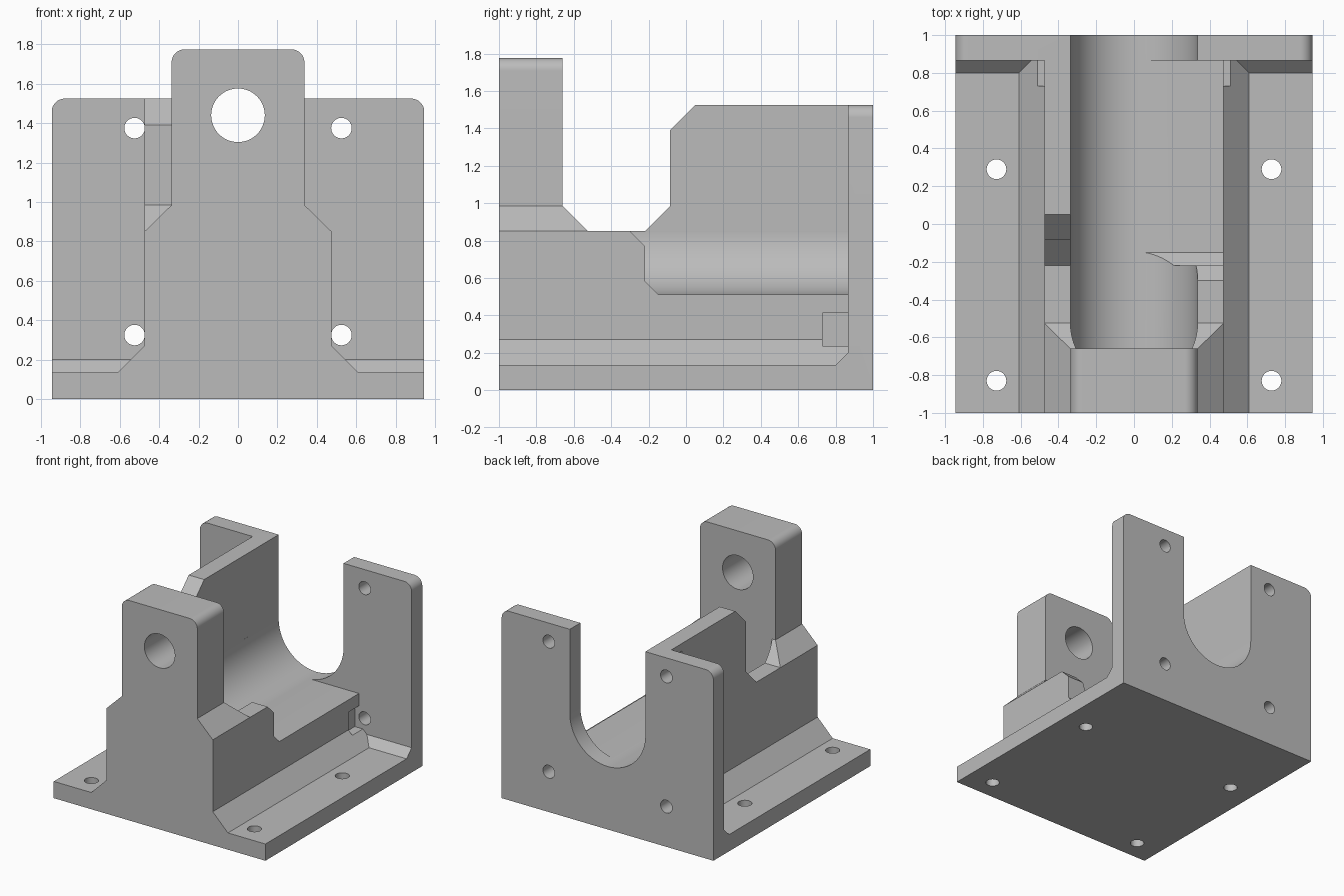
import bpy, bmesh, math
from mathutils import Vector

cube = bpy.data.objects.get("Cube")
if cube:
    bpy.data.objects.remove(cube, do_unlink=True)

grey = bpy.data.materials.new("plain grey")
grey.use_nodes = True
grey.diffuse_color = (0.5, 0.5, 0.5, 1)
grey.node_tree.nodes["Principled BSDF"].inputs["Base Color"].default_value = (0.5, 0.5, 0.5, 1)

# main dimensions
W, INNER, OUTER = 0.945, 0.337, 0.475      # base half width, trough radius, block half width
BASE, BLOCK, TOP, PLATE = 0.135, 0.85, 1.525, 0.865
AXIS_Z, CH = 0.845, 0.135                  # trough axis height, chamfer size


def place(axis, p, t):
    u, v = p
    return {"x": (t, u, v), "y": (u, t, v), "z": (u, v, t)}[axis]


def loft(name, rings):
    """Closed solid between two matching rings of points."""
    bm = bmesh.new()
    a, b = [[bm.verts.new(p) for p in ring] for ring in rings]
    bm.faces.new(a)
    bm.faces.new(b)
    for i in range(len(a)):
        j = (i + 1) % len(a)
        bm.faces.new((a[i], a[j], b[j], b[i]))
    bmesh.ops.recalc_face_normals(bm, faces=bm.faces)
    mesh = bpy.data.meshes.new(name)
    bm.to_mesh(mesh)
    bm.free()
    mesh.materials.append(grey)
    ob = bpy.data.objects.new(name, mesh)
    bpy.context.collection.objects.link(ob)
    return ob


def prism(name, pts, axis, start, end):
    return loft(name, [[place(axis, p, t) for p in pts] for t in (start, end)])


def arc(cx, cy, r, a0, a1, n):
    return [(cx + r * math.cos(math.radians(a0 + (a1 - a0) * i / n)),
             cy + r * math.sin(math.radians(a0 + (a1 - a0) * i / n))) for i in range(n + 1)]


def cylinder(name, center, r, axis, start, end, n=48):
    return prism(name, arc(*center, r, 0, 360, n)[:-1], axis, start, end)


def rounded_top(w, z0, z1, r=0.067):
    return ([(-w, z0), (w, z0)] + arc(w - r, z1 - r, r, 0, 90, 16)
            + arc(-w + r, z1 - r, r, 90, 180, 16))


def rect(u0, u1, v0, v1):
    return [(u0, v0), (u1, v0), (u1, v1), (u0, v1)]


def combine(target, tool, operation):
    tool.hide_render = True
    mod = target.modifiers.new("combine", "BOOLEAN")
    mod.operation, mod.solver, mod.object = operation, "EXACT", tool
    bpy.context.view_layer.objects.active = target
    bpy.ops.object.modifier_apply(modifier=mod.name)
    bpy.data.objects.remove(tool, do_unlink=True)


# base flange and central block share one cross-section
half = [(W, 0), (W, BASE), (OUTER + CH, BASE), (OUTER, BASE + CH), (OUTER, BLOCK)]
section = half + [(-x, z) for x, z in reversed(half)]
body = prism("bearing_bracket", section, "y", -1, 0.93)

# open left side of the trough
side = [(-0.38, 0.93), (-0.22, 0.77), (-0.22, 0.582), (-0.15, 0.512), (0.95, 0.512), (0.95, 0.93)]
combine(body, prism("side_opening", side, "x", 0, 0.6), "DIFFERENCE")

# tall wall on the right side
wall = [(-0.22, 0.7), (-0.22, BLOCK), (-0.085, BLOCK + CH), (-0.085, TOP - CH),
        (0.05, TOP), (0.93, TOP), (0.93, 0.7)]
combine(body, prism("tall_wall", wall, "x", -OUTER, -INNER), "UNION")

# chamfer between the flange and the back plate
bead = [(0.8, BASE), (PLATE, 0.2), (0.93, 0.2), (0.93, 0.06), (0.8, 0.06)]
combine(body, prism("plate_chamfer", bead, "x", -W, W), "UNION")

# clearance pockets beside the back plate holes
for s in (-1, 1):
    for z in (0.325, 1.375):
        if s < 0 or z < 1:
            pocket = rect(0.437 * s, 0.613 * s, z - 0.09, z + 0.088)
            combine(body, prism("pocket", pocket, "y", 0.73, 0.95), "DIFFERENCE")

# back plate with slot
plate = prism("back_plate", rounded_top(W, 0, TOP), "y", PLATE, 1)
combine(plate, prism("slot", rect(-INNER, INNER, AXIS_Z, 2), "y", 0.5, 1.2), "DIFFERENCE")
combine(body, plate, "UNION")

# flared foot and front tower
foot = [[(x, y, BLOCK) for x, y in rect(-OUTER, OUTER, -1, -0.66 + CH)],
        [(x, y, BLOCK + CH) for x, y in rect(-INNER, INNER, -1, -0.66)]]
combine(body, loft("tower_foot", foot), "UNION")
combine(body, prism("front_tower", rounded_top(INNER, 0.4, 1.775), "y", -1, -0.66), "UNION")

# round trough, tower bore and screw holes
combine(body, cylinder("trough", (0, AXIS_Z), INNER, "y", -0.66, 1.2, 96), "DIFFERENCE")
combine(body, cylinder("tower_bore", (0, 1.44), 0.136, "y", -1.2, -0.5, 64), "DIFFERENCE")
for s in (-1, 1):
    for z in (0.325, 1.375):
        combine(body, cylinder("plate_hole", (0.525 * s, z), 0.052, "y", 0.8, 1.2), "DIFFERENCE")
    for y in (-0.83, 0.29):
        combine(body, cylinder("flange_hole", (0.728 * s, y), 0.052, "z", -0.2, 0.23), "DIFFERENCE")

# smooth the round surfaces, keep edges sharp
bpy.ops.object.select_all(action="DESELECT")
body.select_set(True)
bpy.context.view_layer.objects.active = body
bpy.ops.object.shade_smooth_by_angle(angle=math.radians(25))
